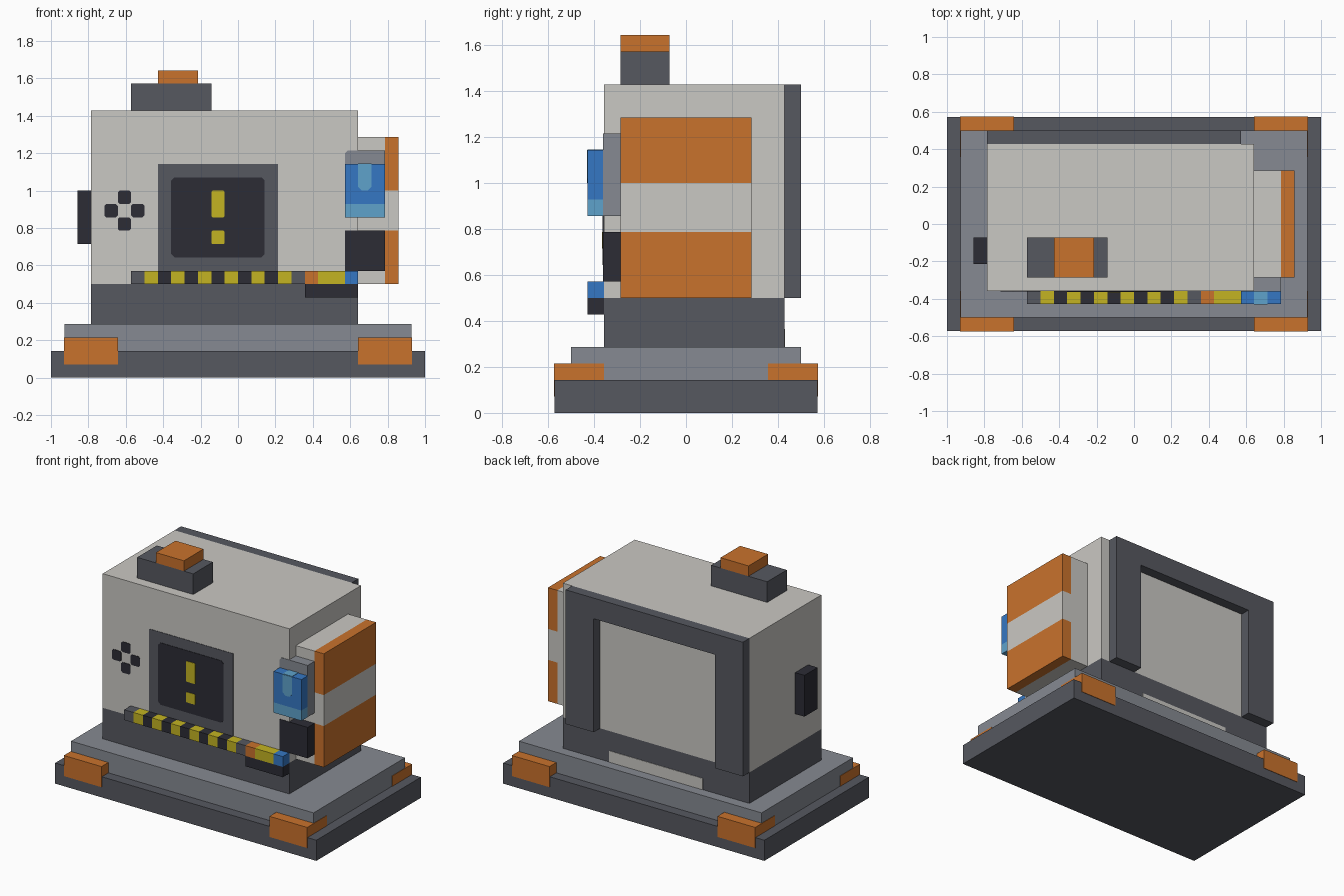
import bpy, bmesh

if "Cube" in bpy.data.objects:
    bpy.data.objects.remove(bpy.data.objects["Cube"])

U = 1 / 14      # the model sits on a regular grid of this size
E = 0.003       # thickness of thin plates


def material(name, hexcode):
    def lin(c):
        c /= 255
        return c / 12.92 if c <= 0.04045 else ((c + 0.055) / 1.055) ** 2.4
    m = bpy.data.materials.new(name)
    m.diffuse_color = [lin(int(hexcode[i:i + 2], 16)) for i in (0, 2, 4)] + [1]
    m.use_nodes = True
    m.node_tree.nodes["Principled BSDF"].inputs["Base Color"].default_value = m.diffuse_color
    return m


SLATE = material("slate grey", "565860")
STEEL = material("steel grey", "868A92")
LIGHT = material("warm light grey", "CAC8C3")
ORANGE = material("orange", "C9722C")
DARK = material("near black", "2C2C35")
YELLOW = material("yellow", "C4B422")
BLUE = material("blue", "3577C3")
SKY = material("light blue", "5FA2CB")


def prism(name, outline, y0, y1, mat):
    """Extrude an (x, z) outline from y0 back to y1."""
    bm = bmesh.new()
    face = bm.faces.new([bm.verts.new((x, y0, z)) for x, z in outline])
    new = bmesh.ops.extrude_face_region(bm, geom=[face])["geom"]
    verts = [v for v in new if isinstance(v, bmesh.types.BMVert)]
    bmesh.ops.translate(bm, verts=verts, vec=(0, y1 - y0, 0))
    bmesh.ops.recalc_face_normals(bm, faces=bm.faces)
    me = bpy.data.meshes.new(name)
    bm.to_mesh(me)
    bm.free()
    me.materials.append(mat)
    ob = bpy.data.objects.new(name, me)
    bpy.context.collection.objects.link(ob)
    return ob


def box(name, x, y, z, mat):
    """Box from (min, max) ranges given in grid units."""
    (a, b), (c, d) = [[v * U for v in r] for r in (x, z)]
    return prism(name, [(a, c), (b, c), (b, d), (a, d)], y[0] * U, y[1] * U, mat)


def plate(name, x, z, mat, y=-5, layer=1, low=0.0, high=0.0):
    """Thin front-facing plate with clipped lower and upper corners."""
    (a, b), (c, d) = [[v * U for v in r] for r in (x, z)]
    pts = [(a, c + low), (a + low, c), (b - low, c), (b, c + low),
           (b, d - high), (b - high, d), (a + high, d), (a, d - high)]
    pts = list(dict.fromkeys(pts))
    return prism(name, pts, y * U - E * layer, y * U, mat)


# Stepped base
box("base_slab", (-14, 14), (-8, 8), (0, 2), SLATE)
box("base_step", (-13, 13), (-7, 7), (2, 4), STEEL)

# Corner clips
e = E / U
for sx in (-1, 1):
    for sy in (-1, 1):
        box("corner_clip", sorted((9 * sx, (13 + e) * sx)),
            sorted((5 * sy, (8 + e) * sy)), (1, 3), ORANGE)

# Main housing
box("housing_lower", (-11, 9), (-5, 6), (4, 7), SLATE)
box("housing", (-11, 9), (-5, 6), (7, 20), LIGHT)

# Back frame, open at the bottom, and the vent strip under it
prism("back_frame", [(x * U, z * U) for x, z in
      ((-11, 7), (-8, 7), (-8, 18), (5, 18), (5, 7), (8, 7), (8, 20), (-11, 20))],
      6 * U, 7 * U, SLATE)
box("back_vent_strip", (-6, 4), (6, 6 + e), (4, 5.1), LIGHT)

# Screen with warning bars
plate("screen_frame", (-6, 3), (8, 16), SLATE)
plate("screen", (-5, 2), (9, 15), DARK, layer=2, low=0.018, high=0.018)
plate("warning_bar", (-2, -1), (12, 14), YELLOW, layer=3, low=0.006, high=0.006)
plate("warning_dot", (-2, -1), (10, 11), YELLOW, layer=3, low=0.006, high=0.006)

# Direction buttons
for dx, dz in ((0, 1), (0, -1), (1, 0), (-1, 0)):
    x, z = -8.5 + dx, 12.5 + dz
    plate("direction_button", (x - .5, x + .5), (z - .5, z + .5), DARK,
          low=0.01, high=0.01)

# Hazard rail: end caps, alternating stripes, coloured tip
box("rail_end", (-8, -7), (-6, -5), (7, 8), SLATE)
for i in range(11):
    box("rail_stripe", (-7 + i, -6 + i), (-6, -5), (7, 8), DARK if i % 2 else YELLOW)
for x0, x1, m in ((4, 5, SLATE), (5, 6, ORANGE), (6, 8, YELLOW), (8, 9, BLUE)):
    box("rail_tip", (x0, x1), (-6, -5), (7, 8), m)
box("rail_bracket", (5, 9), (-6, -5), (6, 7), DARK)

# Side pack with striped cover
box("side_pack", (9, 11), (-4, 4), (7, 18), LIGHT)
for z0, z1, m in ((7, 11, ORANGE), (11, 14, LIGHT), (14, 18, ORANGE)):
    box("side_cover_band", (11, 12), (-4, 4), (z0, z1), m)

# Fluid tank, its holder and the lower socket
h = 0.015
prism("tank_holder", [(8 * U, 12 * U), (11 * U, 12 * U), (11 * U, 17 * U),
      (8 * U + h, 17 * U), (8 * U, 17 * U - h)], -5 * U - E, -4 * U, STEEL)
box("tank_socket", (8, 11), (-5 - e, -4), (8, 11), DARK)
box("tank_fluid", (8, 11), (-6, -5), (12, 13), SKY)
box("tank", (8, 11), (-6, -5), (13, 16), BLUE)
plate("tank_highlight", (9, 10), (14, 16), SKY, y=-6, low=0.02)
box("tank_top_highlight", (9, 10), (-6, -5), (16, 16 + e), SKY)

# Left handle and top button
box("left_handle", (-12, -11), (-3, -1), (10, 14), DARK)
box("top_button_base", (-8, -2), (-4, -1), (20, 22), SLATE)
box("top_button", (-6, -3), (-4, -1), (22, 23), ORANGE)
